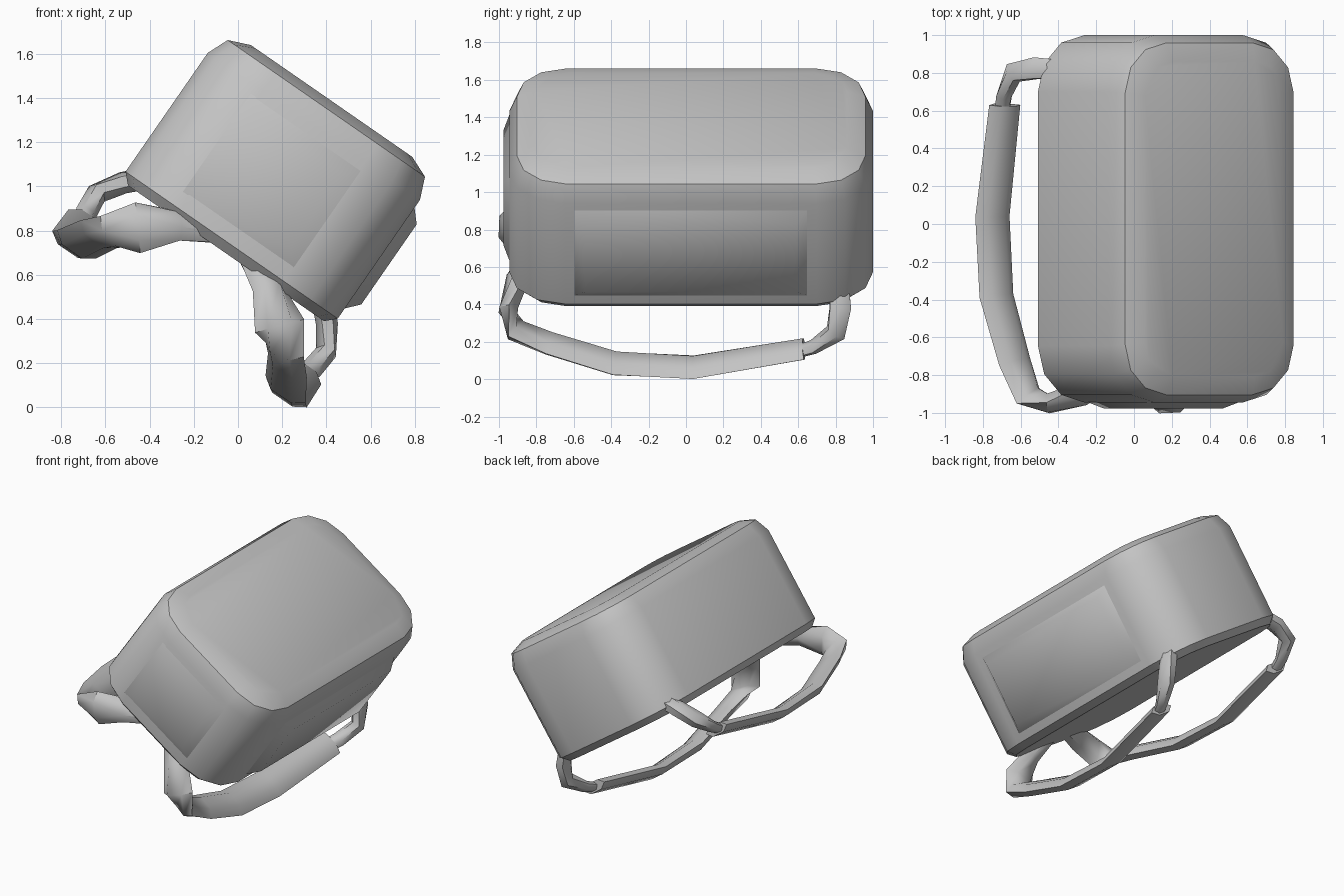
import bpy, bmesh, math
from mathutils import Vector, Matrix

cube = bpy.data.objects.get("Cube")
if cube:
    bpy.data.objects.remove(cube, do_unlink=True)

# The pack is modelled upright in (u, y, v) and then tilted about y
TILT = Matrix.Rotation(math.radians(34.7), 4, 'Y')
MID = -0.445                      # centre of the pack across its width

grey = bpy.data.materials.new("grey_fabric")
grey.use_nodes = True
grey.diffuse_color = (0.55, 0.55, 0.55, 1)
grey.node_tree.nodes["Principled BSDF"].inputs["Base Color"].default_value = (0.55, 0.55, 0.55, 1)


def finish(bm, name, angle):
    """Tilt, shade and link a finished bmesh."""
    bmesh.ops.recalc_face_normals(bm, faces=bm.faces[:])
    mesh = bpy.data.meshes.new(name)
    bm.to_mesh(mesh)
    bm.free()
    mesh.transform(TILT)
    mesh.materials.append(grey)
    obj = bpy.data.objects.new(name, mesh)
    bpy.context.collection.objects.link(obj)
    bpy.ops.object.select_all(action='DESELECT')
    obj.select_set(True)
    bpy.context.view_layer.objects.active = obj
    bpy.ops.object.shade_smooth_by_angle(angle=math.radians(angle))
    return obj


def box(lo, hi):
    bm = bmesh.new()
    bmesh.ops.create_cube(bm, size=1)
    for v in bm.verts:
        v.co = [lo[i] if v.co[i] < 0 else hi[i] for i in range(3)]
    return bm


def bevel(bm, test, offset, segments):
    edges = [e for e in bm.edges if test(*[v.co for v in e.verts])]
    bmesh.ops.bevel(bm, geom=edges, offset=offset, segments=segments,
                    profile=0.5, affect='EDGES', clamp_overlap=True)


# Main bag: rounded corners, soft outer rim, tight rim on the back panel
LOW, HIGH = 0.542, 1.38
bm = box((-1.025, -0.945, LOW), (0.142, 1.0, HIGH))
bevel(bm, lambda a, b: abs(a.z - b.z) > 0.5, 0.30, 3)
bevel(bm, lambda a, b: min(a.z, b.z) > HIGH - 0.001, 0.14, 2)
bevel(bm, lambda a, b: max(a.z, b.z) < LOW + 0.001, 0.045, 1)
finish(bm, "bag_body", 42)


def pocket(name, lo, hi, axis, outward, inset):
    """Box whose outer face is drawn in on all four sides."""
    bm = box(lo, hi)
    outer = hi[axis] if outward > 0 else lo[axis]
    centre = [(a + b) / 2 for a, b in zip(lo, hi)]
    for v in bm.verts:
        if abs(v.co[axis] - outer) < 1e-4:
            for i in range(3):
                if i != axis:
                    v.co[i] -= math.copysign(inset, v.co[i] - centre[i])
    finish(bm, name, 60)


pocket("front_pocket", (-0.76, -0.977, 0.66), (-0.15, -0.942, 1.20), 1, -1, 0.065)
pocket("side_pocket", (0.139, -0.60, 0.64), (0.193, 0.65, 1.20), 0, 1, 0.06)


def sweep(name, path, side, section):
    """Sweep a section along (y, distance from middle, v, half width, half depth)."""
    pts = [Vector((MID + side * d, y, v)) for y, d, v, w, t in path]
    bm = bmesh.new()
    rings = []
    for i, p in enumerate(pts):
        tangent = (pts[min(i + 1, len(pts) - 1)] - pts[max(i - 1, 0)]).normalized()
        across = Vector((side, 0, 0))
        across = (across - tangent * across.dot(tangent)).normalized()
        normal = tangent.cross(across)
        w, t = path[i][3:]
        rings.append([bm.verts.new(p + across * a * w + normal * b * t)
                      for a, b in section])
    n = len(section)
    for r, s in zip(rings, rings[1:]):
        for k in range(n):
            bm.faces.new((r[k], r[(k + 1) % n], s[(k + 1) % n], s[k]))
    bm.faces.new(rings[0])
    bm.faces.new(rings[-1])
    finish(bm, name, 50)


FLAT = [(1, 0), (0.5, 1), (-0.5, 1), (-1, 0), (-0.5, -1), (0.5, -1)]
ROUND = [(math.cos(k * math.pi / 3), math.sin(k * math.pi / 3)) for k in range(6)]

# Padded strap from its loose end round to the top of the back panel
BAND = [(0.63, 0.595, 0.30, 0.10, 0.035),
        (0.04, 0.59, 0.178, 0.11, 0.035),
        (-0.38, 0.574, 0.192, 0.11, 0.04),
        (-0.73, 0.52, 0.284, 0.105, 0.04),
        (-0.91, 0.47, 0.335, 0.10, 0.045),
        (-0.95, 0.39, 0.41, 0.115, 0.05),
        (-0.90, 0.25, 0.52, 0.08, 0.05),
        (-0.80, 0.08, 0.60, 0.06, 0.04)]
# Thin webbing joining the loose end to the bottom corner of the bag
WEB = [(0.58, 0.60, 0.28, 0.045, 0.03),
       (0.68, 0.62, 0.33, 0.05, 0.035),
       (0.80, 0.63, 0.43, 0.05, 0.06),
       (0.825, 0.56, 0.54, 0.05, 0.065),
       (0.82, 0.48, 0.62, 0.05, 0.06)]

for label, side in (("left", 1), ("right", -1)):
    sweep(label + "_shoulder_strap", BAND, side, FLAT)
    sweep(label + "_strap_webbing", WEB, side, ROUND)
